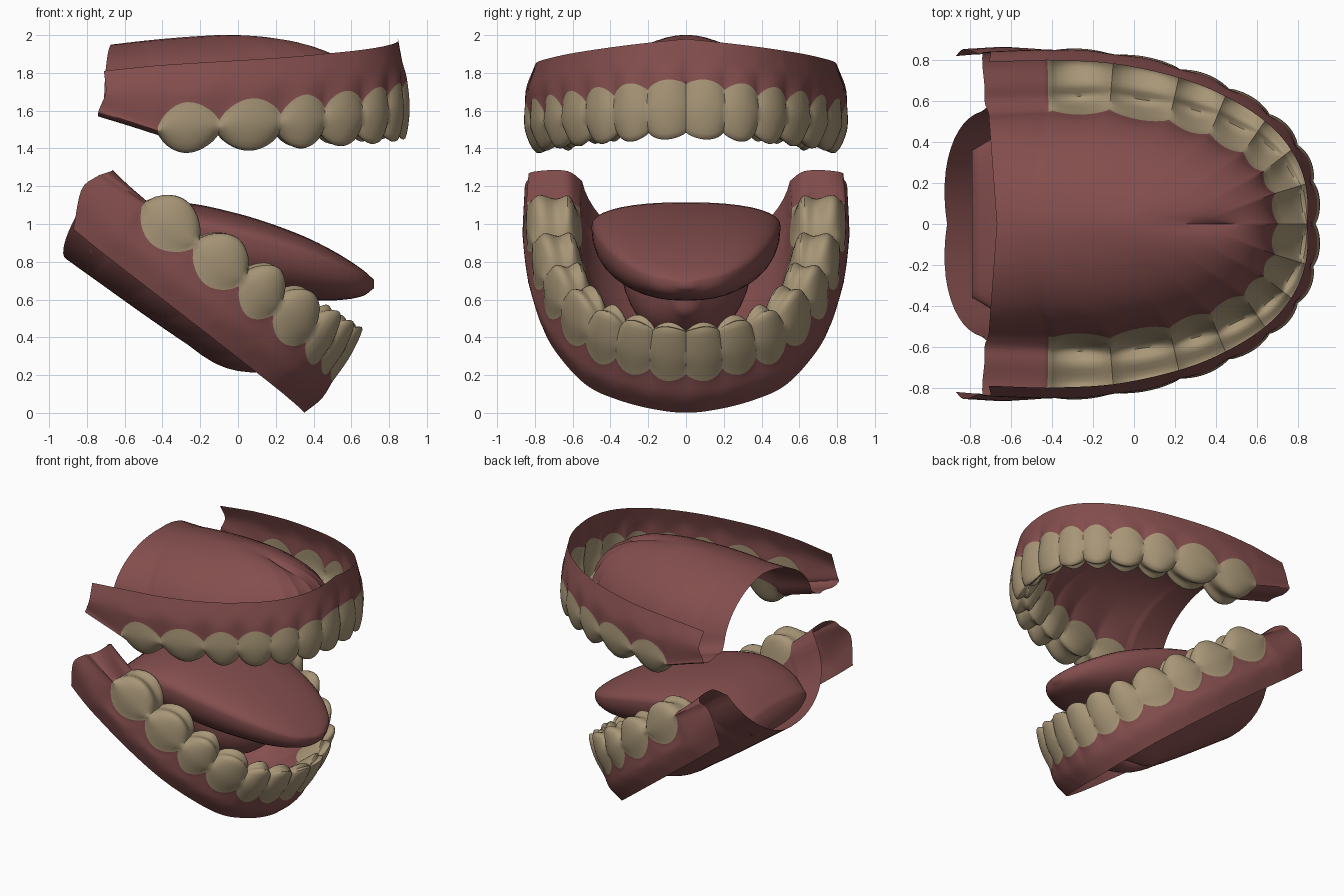
import bpy, bmesh, math
from mathutils import Vector, Matrix

if "Cube" in bpy.data.objects:
    bpy.data.objects.remove(bpy.data.objects["Cube"])


def material(name, color):
    m = bpy.data.materials.new(name)
    m.diffuse_color = (*color, 1)
    m.use_nodes = True
    m.node_tree.nodes["Principled BSDF"].inputs["Base Color"].default_value = m.diffuse_color
    return m


GUM = material("gum_red", (0.23, 0.076, 0.075))
TOOTH = material("tooth_ivory", (0.39, 0.305, 0.185))


def spline(pts, t):
    """Catmull-Rom through pts, t from 0 to len-1."""
    n = len(pts)
    i = min(max(int(t), 0), n - 2)
    f = t - i
    p1, p2 = Vector(pts[i]), Vector(pts[i + 1])
    p0 = Vector(pts[i - 1]) if i > 0 else 2 * p1 - p2
    p3 = Vector(pts[i + 2]) if i + 2 < n else 2 * p2 - p1
    return 0.5 * (2 * p1 + (p2 - p0) * f + (2 * p0 - 5 * p1 + 4 * p2 - p3) * f * f
                  + (3 * p1 - p0 - 3 * p2 + p3) * f ** 3)


def finish(name, bm, angle):
    bmesh.ops.recalc_face_normals(bm, faces=bm.faces)
    me = bpy.data.meshes.new(name)
    bm.to_mesh(me)
    bm.free()
    ob = bpy.data.objects.new(name, me)
    bpy.context.collection.objects.link(ob)
    me.materials.append(GUM)
    me.materials.append(TOOTH)
    bpy.ops.object.select_all(action='DESELECT')
    ob.select_set(True)
    bpy.context.view_layer.objects.active = ob
    bpy.ops.object.shade_smooth_by_angle(angle=math.radians(angle))
    return ob


def grid(bm, rows, closed=False):
    """Skin a list of equal-length point rows; returns verts and (row, col, face)."""
    vs = [[bm.verts.new(p) for p in r] for r in rows]
    out = []
    for i in range(len(vs) - 1):
        n = len(vs[i])
        for j in range(n if closed else n - 1):
            k = (j + 1) % n
            out.append((i, j, bm.faces.new((vs[i][j], vs[i][k], vs[i + 1][k], vs[i + 1][j]))))
    return vs, out


STEP, SUB, INNER = 12, 4, 12


def jaw(name, path, profile, centre, matrix):
    """Sweep a gum/tooth profile along half an arch (7 teeth), join it to the
    palate or mouth floor, and mirror it."""
    full = path + [(path[-2][0], -path[-2][1])]
    rows = []
    for a in range(8 * STEP + 1):
        t = a / STEP
        u = t - 1
        p = spline(full, t)
        d = spline(full, t + 0.02) - spline(full, t - 0.02)
        n = Vector((-d.y, d.x)).normalized() if a else Vector((0, 1))
        f = max(u, 0) / 7
        s = abs(math.sin(math.pi * u)) ** 0.75 if u > 0 else 0
        ctrl = []
        for ob, of, zr, zb, zf, amp, bulge, dx in profile:
            z = zr + (zb - zr) * (u + 1) if u < 0 else zb + (zf - zb) * f
            o = ob + (of - ob) * f
            if u > 0:
                o += bulge * (s - 0.4) * (1 if ob > 0 else -1)
            q = p + n * o
            ctrl.append((q.x + dx * max(-u, 0) ** 2, q.y, z + amp * s * (1 - 0.7 * f)))
        row = [spline(ctrl, k / SUB) for k in range((len(ctrl) - 1) * SUB + 1)]
        e = row[-1]
        c = spline(centre, t / 8 * (len(centre) - 1))
        for k in range(1, INNER + 1):
            w = k / INNER * math.pi / 2
            g = 0.8 * (1 - math.cos(w)) + 0.2 * k / INNER
            row.append(Vector((e.x + (c[0] - e.x) * g, e.y * (1 - g),
                               e.z + (c[1] - e.z) * math.sin(w))))
        if a == 8 * STEP:
            for v in row:
                v.y = 0
        rows.append(row)
    bm = bmesh.new()
    _, faces = grid(bm, rows)
    # crowns: everything between the two gum lines, in front of the rear pad
    for i, j, f in faces:
        if i >= STEP and 2 * SUB <= j < 7 * SUB:
            f.material_index = 1
    geom = bm.verts[:] + bm.edges[:] + bm.faces[:]
    dup = bmesh.ops.duplicate(bm, geom=geom)["geom"]
    for v in dup:
        if isinstance(v, bmesh.types.BMVert):
            v.co.y = -v.co.y
    bmesh.ops.reverse_faces(bm, faces=[f for f in dup if isinstance(f, bmesh.types.BMFace)])
    bmesh.ops.remove_doubles(bm, verts=bm.verts, dist=0.0005)
    bmesh.ops.transform(bm, matrix=matrix, verts=bm.verts)
    return finish(name, bm, 50)


# Profile rows: offset back/front, height at rear pad/first molar/incisor,
# scallop height per tooth, bulge per tooth, rear overhang
jaw("upper_jaw",
    [(-.71, .67), (-.42, .68), (-.11, .68), (.2, .63), (.42, .56),
     (.61, .46), (.74, .34), (.82, .19), (.845, 0)],
    [(.12, .0, 1.81, 1.84, 1.98, 0, 0, 0),
     (.17, .02, 1.70, 1.70, 1.87, 0, 0, .01),
     (.165, .035, 1.62, 1.52, 1.74, .115, .02, -.02),
     (.165, .05, 1.59, 1.49, 1.61, 0, .02, -.03),
     (.10, .03, 1.57, 1.47, 1.49, -.10, .02, -.03),
     (.0, .0, 1.58, 1.48, 1.50, -.07, 0, -.02),
     (-.07, -.02, 1.58, 1.48, 1.51, -.09, .02, -.02),
     (-.13, -.15, 1.62, 1.53, 1.68, .06, .03, 0)],
    [(-.67, 1.95), (-.45, 1.975), (-.2, 1.995), (0, 2.0), (.22, 1.97), (.43, 1.9)],
    Matrix.Identity(4))

# Lower jaw is built level, then swung open
jaw("lower_jaw",
    [(-1.3, .68), (-1.06, .69), (-.72, .68), (-.42, .64), (-.2, .57),
     (.01, .46), (.12, .33), (.2, .17), (.24, 0)],
    [(.14, .04, .26, .25, .21, 0, 0, .02),
     (.175, .07, .45, .38, .33, 0, 0, -.07),
     (.15, .055, .55, .57, .47, -.125, .02, -.05),
     (.15, .05, .60, .60, .59, 0, .02, -.02),
     (.09, .02, .63, .61, .71, .125, .02, 0),
     (.0, .0, .635, .60, .71, .10, 0, 0),
     (-.07, -.02, .62, .61, .70, .11, .02, 0),
     (-.13, -.08, .54, .56, .53, -.06, .02, -.03)],
    [(-1.22, .11), (-.95, .115), (-.7, .12), (-.45, .13), (-.26, .145), (-.1, .27)],
    Matrix.Rotation(0.64, 4, 'Y'))


def loft(name, stations, flat):
    """Closed body from (x, top, bottom, half width) stations."""
    bm = bmesh.new()
    rings = []
    n = (len(stations) - 1) * 5
    for a in range(n + 1):
        x, top, bot, hw = spline(stations, a / 5)
        mid = bot + (top - bot) * flat
        ring = []
        for k in range(36):
            c, s = math.cos(k * math.tau / 36), math.sin(k * math.tau / 36)
            z = mid + (top - mid if s > 0 else mid - bot) * math.copysign(abs(s) ** 0.9, s)
            ring.append((x, hw * math.copysign(abs(c) ** 0.85, c), z))
        rings.append(ring)
    vs, _ = grid(bm, rings, True)
    bm.faces.new(vs[0])
    bm.faces.new(vs[-1])
    return finish(name, bm, 60)


# Tongue and the root that ties it to the mouth floor
loft("tongue", [(-.79, .95, .78, .36), (-.6, 1.06, .70, .46), (-.33, 1.115, .66, .50),
                (0, 1.055, .62, .485), (.3, .955, .60, .42), (.5, .86, .595, .33),
                (.65, .765, .615, .20), (.72, .705, .66, .04)], 0.73)
loft("tongue_root", [(-.6, .88, .68, .36), (-.2, .85, .42, .33), (.08, .76, .40, .24),
                     (.3, .68, .54, .05)], 0.75)
